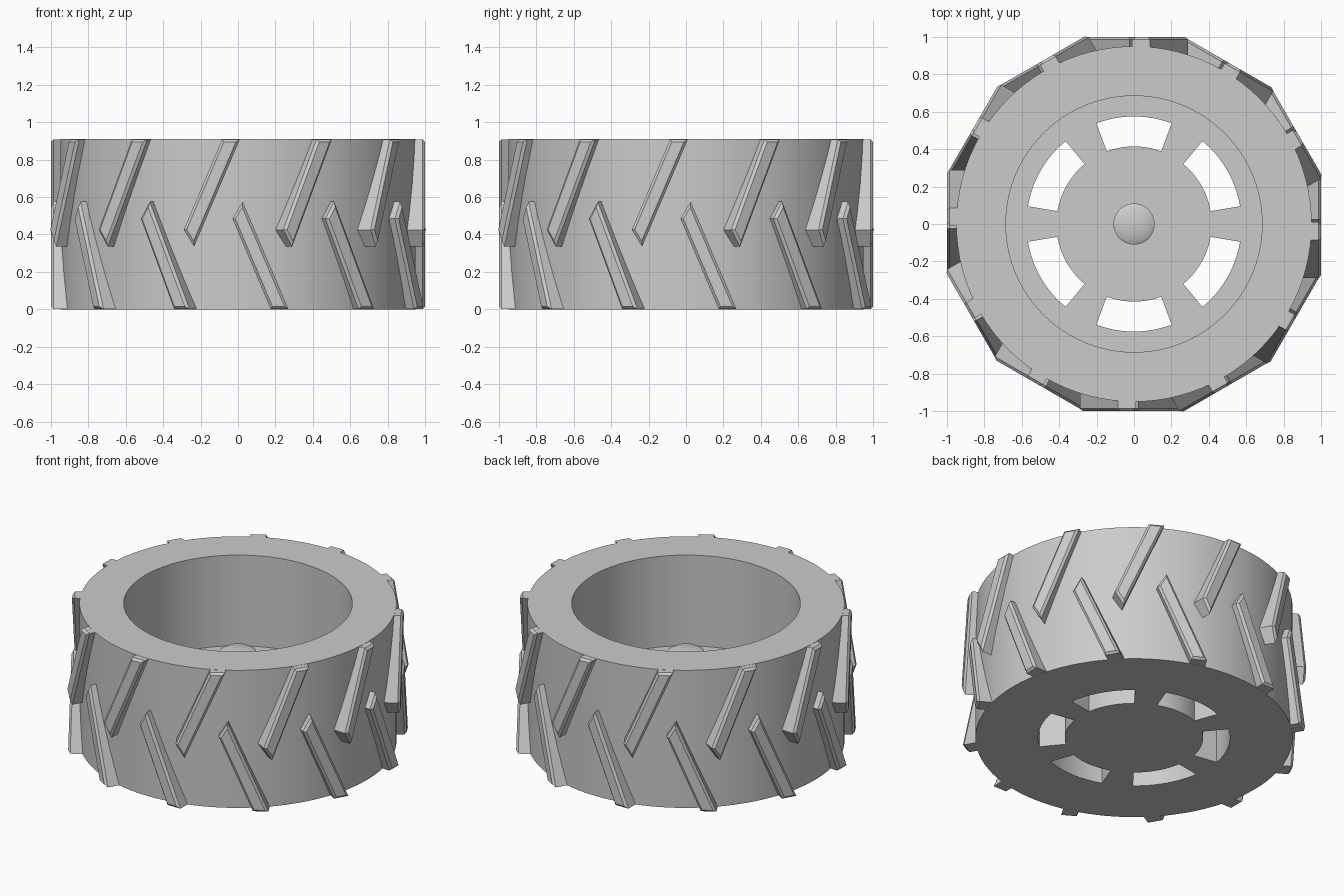
import bpy, bmesh, math
from mathutils import Matrix, Vector

old = bpy.data.objects.get("Cube")
if old:
    bpy.data.objects.remove(old, do_unlink=True)

HEIGHT = 0.91
TIRE_R, BORE_R = 0.95, 0.685
FLOOR_Z = 0.31
SEGMENTS = 96
LUGS = 12
WINDOWS = 6

grey = bpy.data.materials.new("grey_plastic")
grey.use_nodes = True
grey.diffuse_color = (0.6, 0.6, 0.6, 1)
grey.node_tree.nodes["Principled BSDF"].inputs["Base Color"].default_value = (0.6, 0.6, 0.6, 1)


def make_object(name, bm):
    bmesh.ops.recalc_face_normals(bm, faces=bm.faces)
    mesh = bpy.data.meshes.new(name)
    bm.to_mesh(mesh)
    bm.free()
    mesh.materials.append(grey)
    obj = bpy.data.objects.new(name, mesh)
    bpy.context.collection.objects.link(obj)
    return obj


def activate(obj):
    bpy.ops.object.select_all(action='DESELECT')
    obj.select_set(True)
    bpy.context.view_layer.objects.active = obj


def revolve(name, profile):
    """Spin an (r, z) profile that starts and ends on the axis."""
    bm = bmesh.new()
    verts = [bm.verts.new((r, 0, z)) for r, z in profile]
    edges = [bm.edges.new(pair) for pair in zip(verts, verts[1:])]
    bmesh.ops.spin(bm, geom=verts + edges, cent=(0, 0, 0), axis=(0, 0, 1),
                   angle=math.tau, steps=SEGMENTS)
    bmesh.ops.remove_doubles(bm, verts=bm.verts, dist=0.0002)
    return make_object(name, bm)


def prism(bm, bottom, offset):
    """Extrude a closed outline along offset; returns the far cap."""
    low = [bm.verts.new(p) for p in bottom]
    high = [bm.verts.new(Vector(p) + Vector(offset)) for p in bottom]
    bm.faces.new(low)
    cap = bm.faces.new(high)
    n = len(low)
    for i in range(n):
        j = (i + 1) % n
        bm.faces.new((low[i], low[j], high[j], high[i]))
    return cap


# Wheel body: tire wall, bore, floor and central hub in one turned shape
wheel = revolve("wheel_body", [
    (0, 0), (TIRE_R, 0), (TIRE_R, HEIGHT), (BORE_R, HEIGHT), (BORE_R, FLOOR_Z),
    (0.11, FLOOR_Z), (0.11, 0.59), (0.075, 0.61), (0, 0.61)])

# Curved windows cut through the floor
bm = bmesh.new()
half, steps = math.radians(20.5), 12
for k in range(WINDOWS):
    mid = math.radians(30) + k * math.tau / WINDOWS
    angles = [mid - half + 2 * half * i / steps for i in range(steps + 1)]
    outline = [(0.575 * math.cos(a), 0.575 * math.sin(a), -0.1) for a in angles]
    outline += [(0.415 * math.cos(a), 0.415 * math.sin(a), -0.1) for a in reversed(angles)]
    prism(bm, outline, (0, 0, 0.6))
cutter = make_object("window_cutter", bm)
cutter.hide_render = True

cut = wheel.modifiers.new("windows", 'BOOLEAN')
cut.operation = 'DIFFERENCE'
cut.solver = 'EXACT'
cut.object = cutter
activate(wheel)
bpy.ops.object.modifier_apply(modifier=cut.name)
bpy.data.objects.remove(cutter, do_unlink=True)
bpy.ops.object.shade_smooth_by_angle(angle=math.radians(30))


# Tread lugs: straight slanted bars, each lying on a flat tangent plane
LUG = [(-0.29, 0.425), (-0.235, 0.335), (0.01, HEIGHT - 0.001), (-0.085, HEIGHT - 0.001)]


def lug_row(name, outline):
    bm = bmesh.new()
    for k in range(LUGS):
        part = bmesh.new()
        cap = prism(part, [(x, -0.86, z) for x, z in outline], (0, -0.14, 0))
        bmesh.ops.bevel(part, geom=list(cap.edges), offset=0.014, segments=1,
                        affect='EDGES')
        part.transform(Matrix.Rotation(k * math.tau / LUGS, 4, 'Z'))
        temp = bpy.data.meshes.new("lug")
        part.to_mesh(temp)
        part.free()
        bm.from_mesh(temp)
        bpy.data.meshes.remove(temp)
    return make_object(name, bm)


lug_row("upper_tread_lugs", LUG)
lug_row("lower_tread_lugs", [(x + 0.26, HEIGHT - z) for x, z in LUG])
